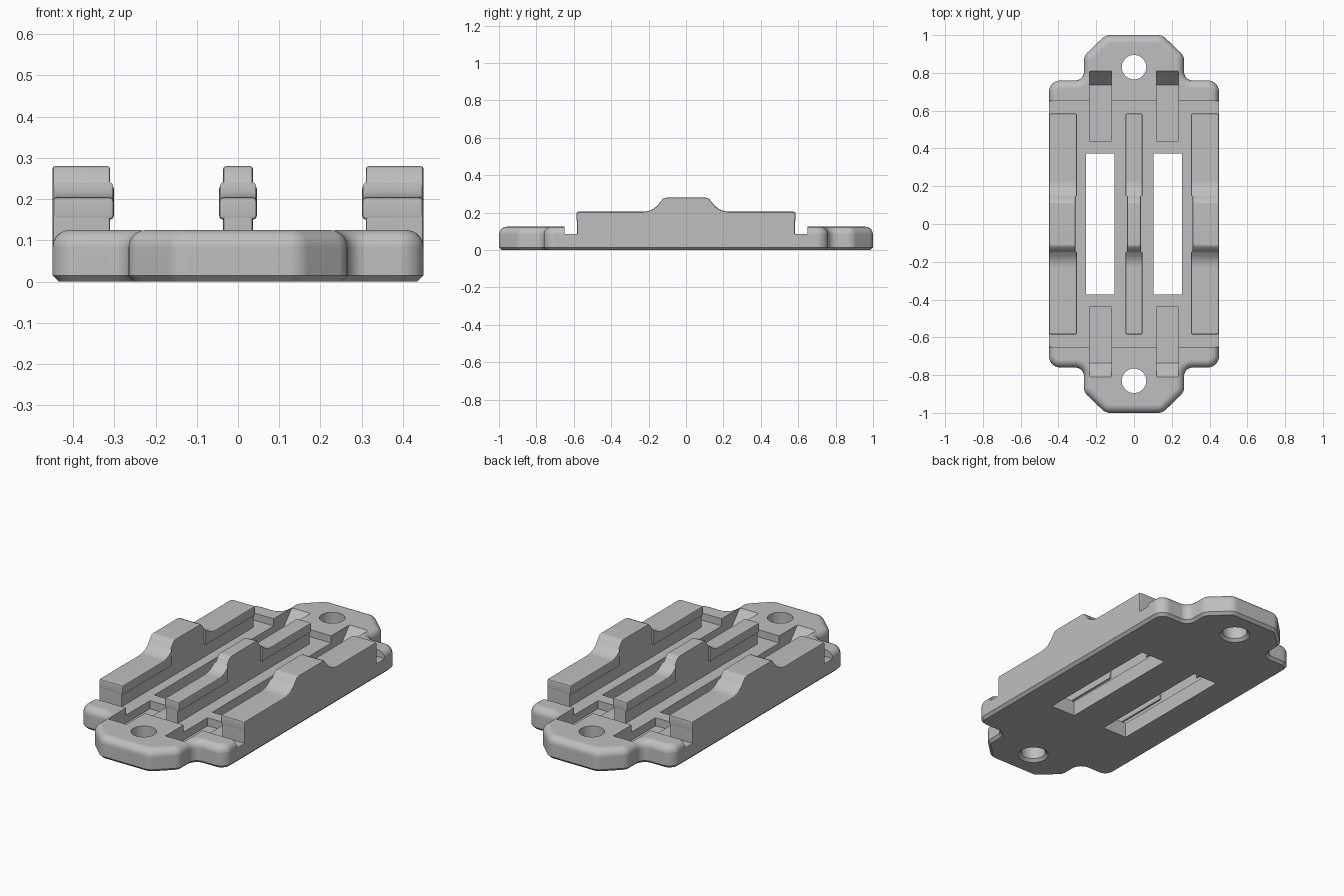
import bpy
import bmesh
from math import tan, acos
from mathutils import Vector

if "Cube" in bpy.data.objects:
    bpy.data.objects.remove(bpy.data.objects["Cube"])

GREY = (0.52, 0.52, 0.52, 1)
grey = bpy.data.materials.new("mid grey")
grey.use_nodes = True
grey.diffuse_color = GREY
grey.node_tree.nodes["Principled BSDF"].inputs["Base Color"].default_value = GREY


def add_object(name, bm):
    bmesh.ops.recalc_face_normals(bm, faces=bm.faces)
    mesh = bpy.data.meshes.new(name)
    bm.to_mesh(mesh)
    bm.free()
    mesh.materials.append(grey)
    obj = bpy.data.objects.new(name, mesh)
    bpy.context.collection.objects.link(obj)
    return obj


def prism(points, direction):
    bm = bmesh.new()
    bottom = [bm.verts.new(p) for p in points]
    top = [bm.verts.new(Vector(p) + Vector(direction)) for p in points]
    bm.faces.new(bottom)
    bm.faces.new(top)
    for i in range(len(points)):
        bm.faces.new((bottom[i - 1], bottom[i], top[i], top[i - 1]))
    bmesh.ops.recalc_face_normals(bm, faces=bm.faces)
    return bm


def side_prism(profile, x0, x1):
    return prism([(x0, y, z) for y, z in profile], (x1 - x0, 0, 0))


def box(x0, x1, y0, y1, z0, z1):
    return side_prism([(y0, z0), (y1, z0), (y1, z1), (y0, z1)], x0, x1)


def select_only(obj):
    bpy.ops.object.select_all(action="DESELECT")
    obj.select_set(True)
    bpy.context.view_layer.objects.active = obj


def apply(obj, modifier):
    select_only(obj)
    bpy.ops.object.modifier_apply(modifier=modifier.name)


def cut(obj, bm):
    cutter = add_object("cutter", bm)
    cutter.hide_render = True
    mod = obj.modifiers.new("cut", "BOOLEAN")
    mod.operation, mod.solver, mod.object = "DIFFERENCE", "EXACT", cutter
    apply(obj, mod)
    bpy.data.objects.remove(cutter)


def smooth(obj):
    """Smooth the fillets while the large flat faces stay flat."""
    select_only(obj)
    bpy.ops.object.shade_smooth_by_angle(angle=0.52)
    mod = obj.modifiers.new("flat faces", "WEIGHTED_NORMAL")
    mod.keep_sharp = True
    apply(obj, mod)


def rounded(corners, steps=6):
    """Round each (x, y, radius) corner with an arc."""
    out = []
    for i, (x, y, r) in enumerate(corners):
        p = Vector((x, y))
        a = (Vector(corners[i - 1][:2]) - p).normalized()
        b = (Vector(corners[(i + 1) % len(corners)][:2]) - p).normalized()
        angle = acos(max(-1, min(1, a.dot(b)))) / 2
        reach = r / tan(angle)
        centre = p + (a + b).normalized() * (r ** 2 + reach ** 2) ** 0.5
        start, end = p + a * reach - centre, p + b * reach - centre
        for s in range(steps + 1):
            t = s / steps
            out.append(centre + start.lerp(end, t).normalized() * r)
    return out


# Base plate: rounded rectangle with a mounting tab at each end
quarter = [(0.45, 0.76, 0.06), (0.265, 0.76, 0.045), (0.265, 0.89, 0.06), (0.15, 1.0, 0.06)]
half = quarter + [(-x, y, r) for x, y, r in reversed(quarter)]
outline = rounded(half + [(-x, -y, r) for x, y, r in half])
bm = prism([(p.x, p.y, 0) for p in outline], (0, 0, 0.125))
for height, size, segments in ((0.125, 0.042, 5), (0, 0.015, 1)):
    rim = [e for e in bm.edges if all(abs(v.co.z - height) < 1e-4 for v in e.verts)]
    bmesh.ops.bevel(bm, geom=rim, offset=size, segments=segments, profile=0.5, affect="EDGES")
base = add_object("base_plate", bm)

# Sunken deck between the two raised ends
cut(base, box(-1, 1, -0.65, 0.65, 0.085, 0.3))

# Two long windows, four ramped slots, two screw holes
for side in (-1, 1):
    x0, x1 = sorted((side * 0.102, side * 0.255))
    cut(base, box(x0, x1, -0.372, 0.372, -0.1, 0.3))
    x0, x1 = sorted((side * 0.12, side * 0.235))
    for end in (-1, 1):
        ramp = [(0.44, 0.04), (0.735, 0.04), (0.81, 0.125), (0.81, 0.3), (0.44, 0.3)]
        cut(base, side_prism([(end * y, z) for y, z in ramp], x0, x1))
for end in (-1, 1):
    for r0, r1, z0, z1 in ((0.065, 0.065, -0.1, 0.3), (0.1, 0.06, -0.02, 0.02)):
        bm = bmesh.new()
        bmesh.ops.create_cone(bm, cap_ends=True, segments=40, radius1=r0, radius2=r1, depth=z1 - z0)
        bmesh.ops.translate(bm, vec=(0, end * 0.83, (z0 + z1) / 2), verts=bm.verts)
        cut(base, bm)
smooth(base)

# Rails: a narrow core with a central hump, and a wider snap lip on each low arm
slope = [(0.23, 0.205), (0.205, 0.208), (0.18, 0.217), (0.16, 0.232)]
crest = [(0.14, 0.254), (0.122, 0.275), (0.107, 0.28)]


def rail_part(name, profile, x0, x1, edge):
    obj = add_object(name, side_prism(profile, x0, x1))
    mod = obj.modifiers.new("edge", "BEVEL")
    mod.width, mod.segments, mod.limit_method, mod.angle_limit = edge, 2, "ANGLE", 0.9
    mod.use_clamp_overlap = False
    apply(obj, mod)
    smooth(obj)


core = [(0.583, 0.07), (0.583, 0.2)] + [(y, z - 0.004) for y, z in slope] + crest
core += [(-y, z) for y, z in reversed(core)]
lip = [(0.585, 0.15), (0.585, 0.205)] + slope + [(0.145, 0.245), (0.145, 0.15)]

for name, inner, outer in (("left", 0.31, 0.45), ("right", -0.31, -0.45), ("middle", -0.036, 0.036)):
    rail_part(name + "_rail", core, inner, outer, 0.007)
    if name == "middle":
        x0, x1 = inner - 0.01, outer + 0.01
    else:
        x0, x1 = inner * 0.97, outer * 0.999
    for end, label in ((-1, "front"), (1, "back")):
        rail_part(f"{name}_{label}_lip", [(end * y, z) for y, z in lip], x0, x1, 0.01)
